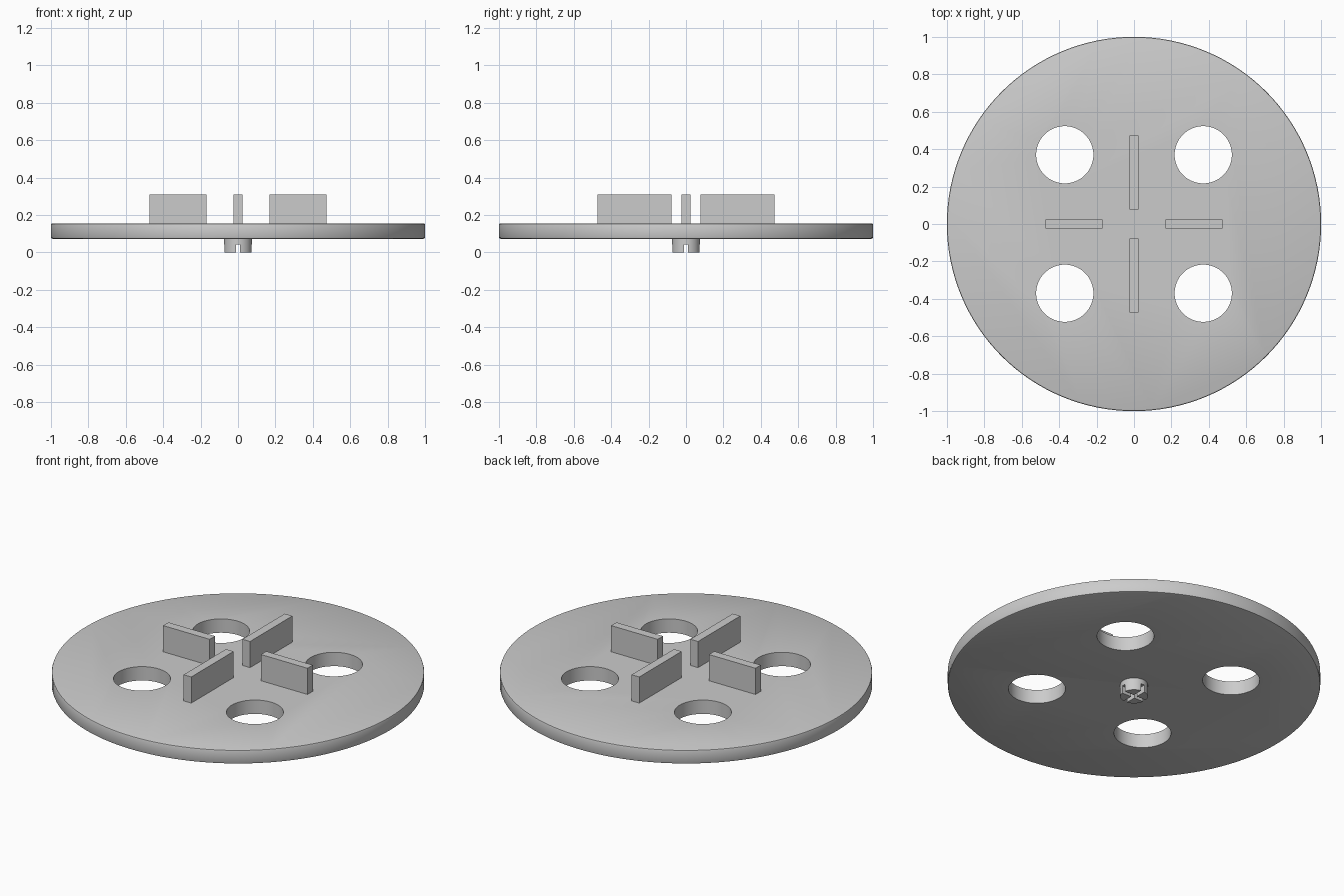
import bpy
import math

cube = bpy.data.objects.get("Cube")
if cube:
    bpy.data.objects.remove(cube, do_unlink=True)

BOTTOM, TOP = 0.073, 0.155

grey = bpy.data.materials.new("light_grey")
grey.use_nodes = True
colour = (0.6, 0.6, 0.6, 1)
grey.diffuse_color = colour
grey.node_tree.nodes["Principled BSDF"].inputs["Base Color"].default_value = colour


def finish(name):
    ob = bpy.context.object
    ob.name = name
    ob.data.materials.append(grey)
    return ob


def cylinder(name, radius, z0, z1, x=0, y=0, sides=64):
    bpy.ops.mesh.primitive_cylinder_add(
        vertices=sides, radius=radius, depth=z1 - z0, location=(x, y, (z0 + z1) / 2))
    return finish(name)


def box(name, x, y, z):
    """Box from three (low, high) ranges."""
    bpy.ops.mesh.primitive_cube_add(size=1, location=[sum(r) / 2 for r in (x, y, z)])
    ob = finish(name)
    ob.scale = [r[1] - r[0] for r in (x, y, z)]
    bpy.ops.object.transform_apply(location=False, rotation=False, scale=True)
    return ob


def activate(ob):
    bpy.ops.object.select_all(action="DESELECT")
    ob.select_set(True)
    bpy.context.view_layer.objects.active = ob


def cut(ob, cutter):
    activate(ob)
    mod = ob.modifiers.new("cut", "BOOLEAN")
    mod.operation = "DIFFERENCE"
    mod.solver = "EXACT"
    mod.object = cutter
    bpy.ops.object.modifier_apply(modifier=mod.name)
    bpy.data.objects.remove(cutter, do_unlink=True)


def smooth(ob):
    activate(ob)
    bpy.ops.object.shade_smooth_by_angle(angle=math.radians(30))


# Round plate with softened rims
disc = cylinder("disc", 1, BOTTOM, TOP, sides=128)
bevel = disc.modifiers.new("rim", "BEVEL")
bevel.width = 0.008
bevel.segments = 2
bevel.limit_method = "ANGLE"
bpy.ops.object.modifier_apply(modifier=bevel.name)

# Four through holes
for x in (-0.37, 0.37):
    for y in (-0.37, 0.37):
        cut(disc, cylinder("hole_cutter", 0.153, 0, 0.3, x, y))
smooth(disc)

# Upright fins: short pair along x, long pair along y
fin_z = (TOP - 0.005, 0.31)
half = 0.025
for side, s in (("left", 1), ("right", -1)):
    box("fin_" + side, sorted((s * 0.168, s * 0.473)), (-half, half), fin_z)
for side, s in (("back", 1), ("front", -1)):
    box("fin_" + side, (-half, half), sorted((s * 0.077, s * 0.473)), fin_z)

# Small hub underneath with a cross slot
hub = cylinder("hub", 0.074, 0, BOTTOM + 0.004, sides=48)
slot, long, slot_z = (-0.011, 0.011), (-0.2, 0.2), (-0.1, 0.043)
cut(hub, box("slot_cutter", slot, long, slot_z))
cut(hub, box("slot_cutter", long, slot, slot_z))
smooth(hub)
